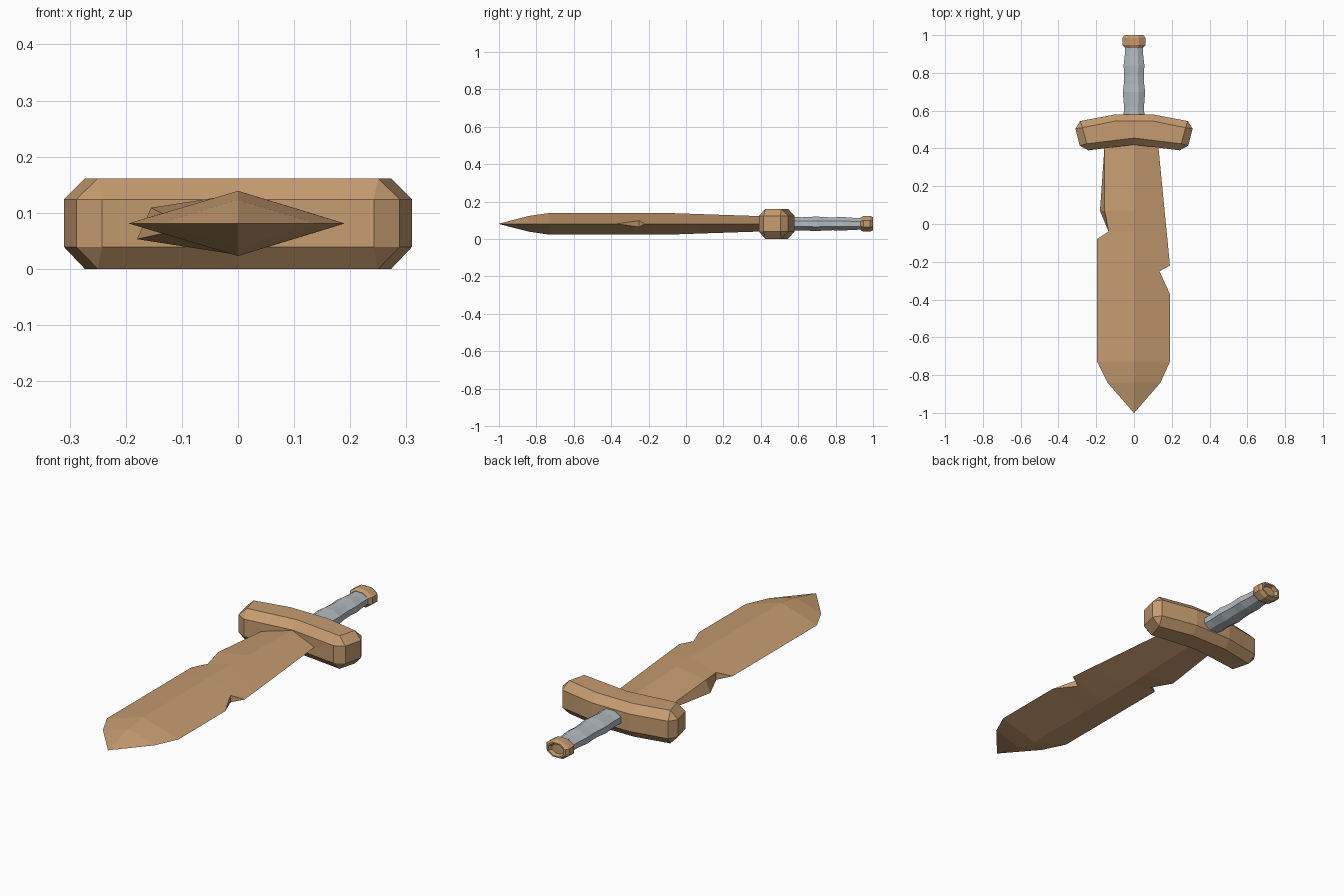
import bpy, bmesh, math

if "Cube" in bpy.data.objects:
    bpy.data.objects.remove(bpy.data.objects["Cube"])

MID = 0.081  # height of the centre line


def material(name, rgb):
    mat = bpy.data.materials.new(name)
    mat.use_nodes = True
    color = (*rgb, 1)
    mat.diffuse_color = color
    mat.node_tree.nodes["Principled BSDF"].inputs["Base Color"].default_value = color
    return mat


wood = material("tan wood", (0.56, 0.33, 0.16))
wrap = material("grey wrap", (0.45, 0.50, 0.53))


def loft(name, rings, mat):
    """Skin a list of equal-length point rings and close both ends."""
    bm = bmesh.new()
    loops = [[bm.verts.new(p) for p in ring] for ring in rings]
    count = len(loops[0])
    for a, b in zip(loops, loops[1:]):
        for i in range(count):
            j = (i + 1) % count
            bm.faces.new((a[i], a[j], b[j], b[i]))
    bm.faces.new(loops[0])
    bm.faces.new(loops[-1])
    bmesh.ops.remove_doubles(bm, verts=bm.verts, dist=0.0005)
    bmesh.ops.dissolve_degenerate(bm, edges=bm.edges, dist=0.0005)
    bmesh.ops.recalc_face_normals(bm, faces=bm.faces)
    mesh = bpy.data.meshes.new(name)
    bm.to_mesh(mesh)
    bm.free()
    mesh.materials.append(mat)
    obj = bpy.data.objects.new(name, mesh)
    bpy.context.collection.objects.link(obj)
    return obj


# Blade: diamond sections, with blunt edges where chips are missing
def blade_ring(y, left, right, ridge, left_blunt=0, right_blunt=0, twist=0):
    return [(left + twist, y, MID + left_blunt), (0, y, MID + ridge),
            (right, y, MID + right_blunt), (right, y, MID - right_blunt),
            (0, y, MID - ridge), (left, y, MID - left_blunt)]


blade = [
    blade_ring(-1, -0.001, 0.001, 0.001),
    blade_ring(-0.84, -0.14, 0.14, 0.042),
    blade_ring(-0.73, -0.195, 0.19, 0.058),
    blade_ring(-0.37, -0.195, 0.19, 0.058),
    blade_ring(-0.25, -0.195, 0.135, 0.058, 0, 0.017),
    blade_ring(-0.22, -0.195, 0.19, 0.058),
    blade_ring(-0.08, -0.195, 0.177, 0.057),
    blade_ring(-0.04, -0.135, 0.173, 0.056, 0.018),
    blade_ring(0.07, -0.18, 0.162, 0.052, 0.028, 0, 0.025),
    blade_ring(0.43, -0.155, 0.127, 0.04),
]
loft("blade", blade, wood)


# Guard: bowed outline, chamfered above and below
def guard_ring(half, z):
    mirrored = [(-x, y) for x, y in reversed(half) if x > 0]
    return [(x, y, z) for x, y in half + mirrored]


outer = [(0, 0.42), (0.242, 0.39), (0.288, 0.415), (0.31, 0.505), (0.285, 0.545), (0.1, 0.58)]
inner = [(0, 0.455), (0.25, 0.425), (0.25, 0.425), (0.273, 0.51), (0.273, 0.51), (0.1, 0.545)]
loft("guard", [guard_ring(inner, 0), guard_ring(outer, 0.039),
               guard_ring(outer, 0.124), guard_ring(inner, 0.161)], wood)


# Grip and pommel: flattened octagons along the handle
def octagon(y, width, height):
    points = []
    for i in range(8):
        angle = math.tau * (i + 0.5) / 8
        scale = 1 / math.cos(math.pi / 8)
        points.append((width * scale * math.cos(angle), y, MID + height * scale * math.sin(angle)))
    return points


grip = [(0.55, 0.056), (0.62, 0.053), (0.7, 0.059), (0.74, 0.054), (0.785, 0.052),
        (0.84, 0.055), (0.89, 0.049), (0.95, 0.047)]
loft("grip", [octagon(y, w, w * 0.66) for y, w in grip], wrap)

pommel = [(0.932, 0.048), (0.948, 0.061), (0.985, 0.061), (1, 0.05), (1, 0.041), (0.985, 0.032)]
loft("pommel", [octagon(y, w, w * 0.69) for y, w in pommel], wood)
